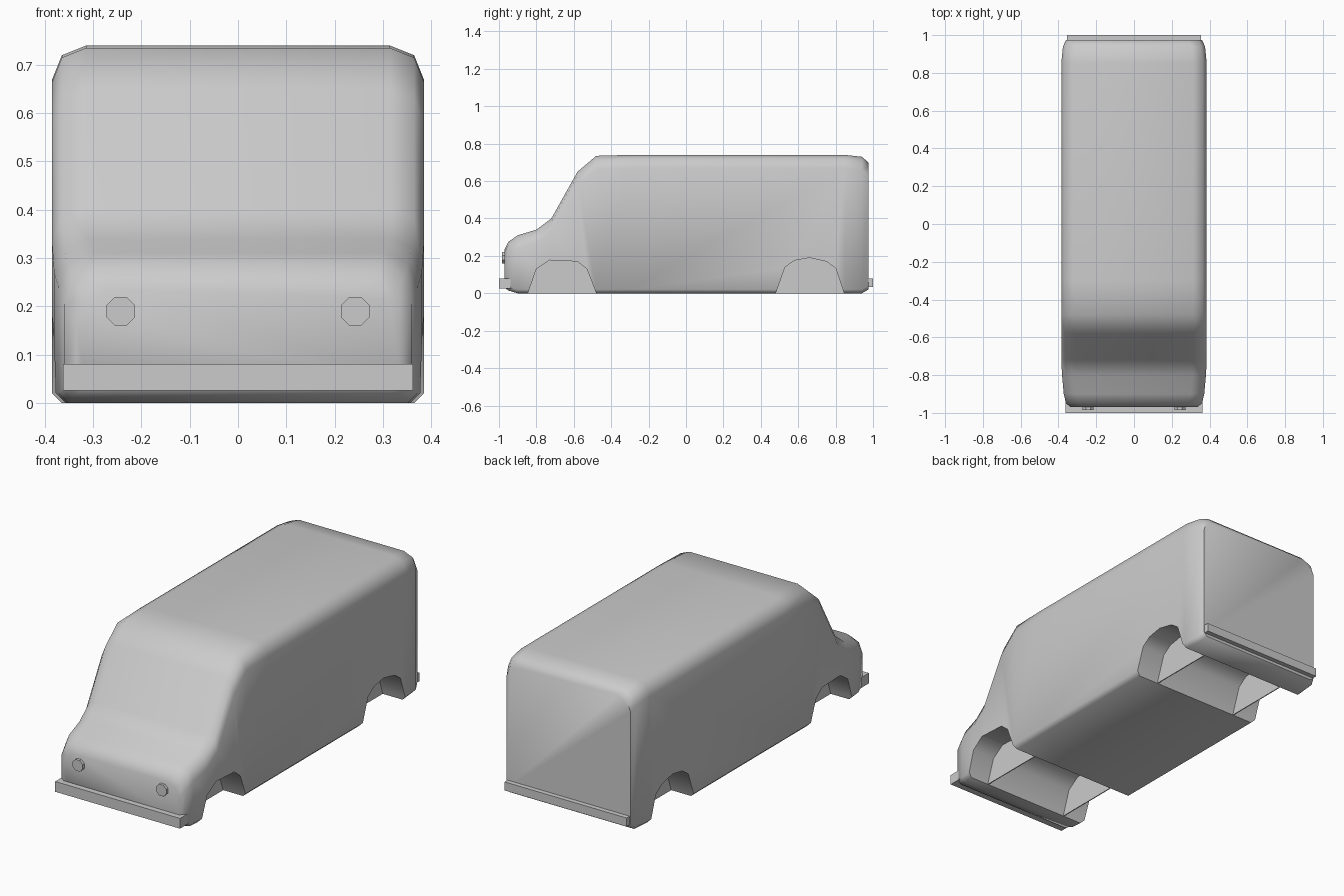
import bpy, bmesh, math

cube = bpy.data.objects.get("Cube")
if cube:
    bpy.data.objects.remove(cube, do_unlink=True)

grey = bpy.data.materials.new("plain grey")
grey.use_nodes = True
COLOUR = (0.6, 0.6, 0.6, 1)
grey.diffuse_color = COLOUR
grey.node_tree.nodes["Principled BSDF"].inputs["Base Color"].default_value = COLOUR


def finish(name, bm):
    bmesh.ops.recalc_face_normals(bm, faces=bm.faces)
    mesh = bpy.data.meshes.new(name)
    bm.to_mesh(mesh)
    bm.free()
    mesh.materials.append(grey)
    obj = bpy.data.objects.new(name, mesh)
    bpy.context.collection.objects.link(obj)
    return obj


def loft(name, rings):
    """Closed skin through equal-length rings of points, with flat end caps."""
    bm = bmesh.new()
    loops = [[bm.verts.new(p) for p in ring] for ring in rings]
    n = len(loops[0])
    for a, b in zip(loops, loops[1:]):
        for i in range(n):
            j = (i + 1) % n
            bm.faces.new((a[i], a[j], b[j], b[i]))
    bm.faces.new(loops[0])
    bm.faces.new(loops[-1])
    return finish(name, bm)


def prism(name, outline, x0, x1):
    return loft(name, [[(x, y, z) for y, z in outline] for x in (x0, x1)])


def box(name, half_x, y0, y1, z0, z1):
    return prism(name, [(y0, z0), (y1, z0), (y1, z1), (y0, z1)], -half_x, half_x)


def section(y, top, w, low):
    """Rounded body cross-section at one station along the van."""
    half = [(w - 0.02, low), (w, low + 0.02), (w, top - 0.07),
            (w - 0.02, top - 0.02), (w - 0.07, top)]
    pts = half + [(-x, z) for x, z in reversed(half)]
    return [(x, y, z) for x, z in pts]


# Body shell: station y, roof height, half width, underside height
stations = [
    (-0.97, 0.235, 0.335, 0.03), (-0.95, 0.275, 0.36, 0.015),
    (-0.90, 0.31, 0.372, 0), (-0.80, 0.34, 0.381, 0),
    (-0.72, 0.40, 0.385, 0), (-0.58, 0.65, 0.385, 0),
    (-0.48, 0.735, 0.385, 0), (-0.30, 0.74, 0.385, 0),
    (0.85, 0.74, 0.385, 0), (0.94, 0.73, 0.376, 0),
    (0.975, 0.70, 0.36, 0.02),
]
body = loft("body", [section(*s) for s in stations])

# Wheel arches, cut right across, with an inner wall for each wheel
arches = {
    "front": [(-0.845, 0), (-0.80, 0.13), (-0.73, 0.177), (-0.58, 0.17),
              (-0.53, 0.13), (-0.48, 0)],
    "rear": [(0.48, 0), (0.53, 0.14), (0.58, 0.175), (0.66, 0.19),
             (0.75, 0.17), (0.80, 0.135), (0.845, 0)],
}
for end, arch in arches.items():
    below = [(arch[-1][0], -0.1), (arch[0][0], -0.1)]
    cutter = prism(end + "_arch_cutter", arch + below, -0.5, 0.5)
    cutter.hide_render = True
    cut = body.modifiers.new("arch", "BOOLEAN")
    cut.operation, cut.solver, cut.object = "DIFFERENCE", "EXACT", cutter
    bpy.context.view_layer.objects.active = body
    bpy.ops.object.modifier_apply(modifier=cut.name)
    bpy.data.objects.remove(cutter, do_unlink=True)
    for side, s in (("left", 1), ("right", -1)):
        prism(f"{end}_{side}_wheel_wall", arch, s * 0.25, s * 0.245)

for obj in bpy.context.selected_objects:
    obj.select_set(False)
body.select_set(True)
bpy.context.view_layer.objects.active = body
bpy.ops.object.shade_smooth_by_angle(angle=math.radians(50))

# Bumpers
box("front_bumper", 0.363, -1.0, -0.92, 0.026, 0.08)
box("rear_bumper", 0.355, 0.95, 1.0, 0.035, 0.08)

# Octagonal headlights
for side, s in (("left", 1), ("right", -1)):
    ring = [math.radians(22.5 + 45 * i) for i in range(8)]
    loft(side + "_headlight",
         [[(s * 0.243 + 0.032 * math.cos(a), y, 0.19 + 0.032 * math.sin(a))
           for a in ring] for y in (-0.985, -0.96)])
